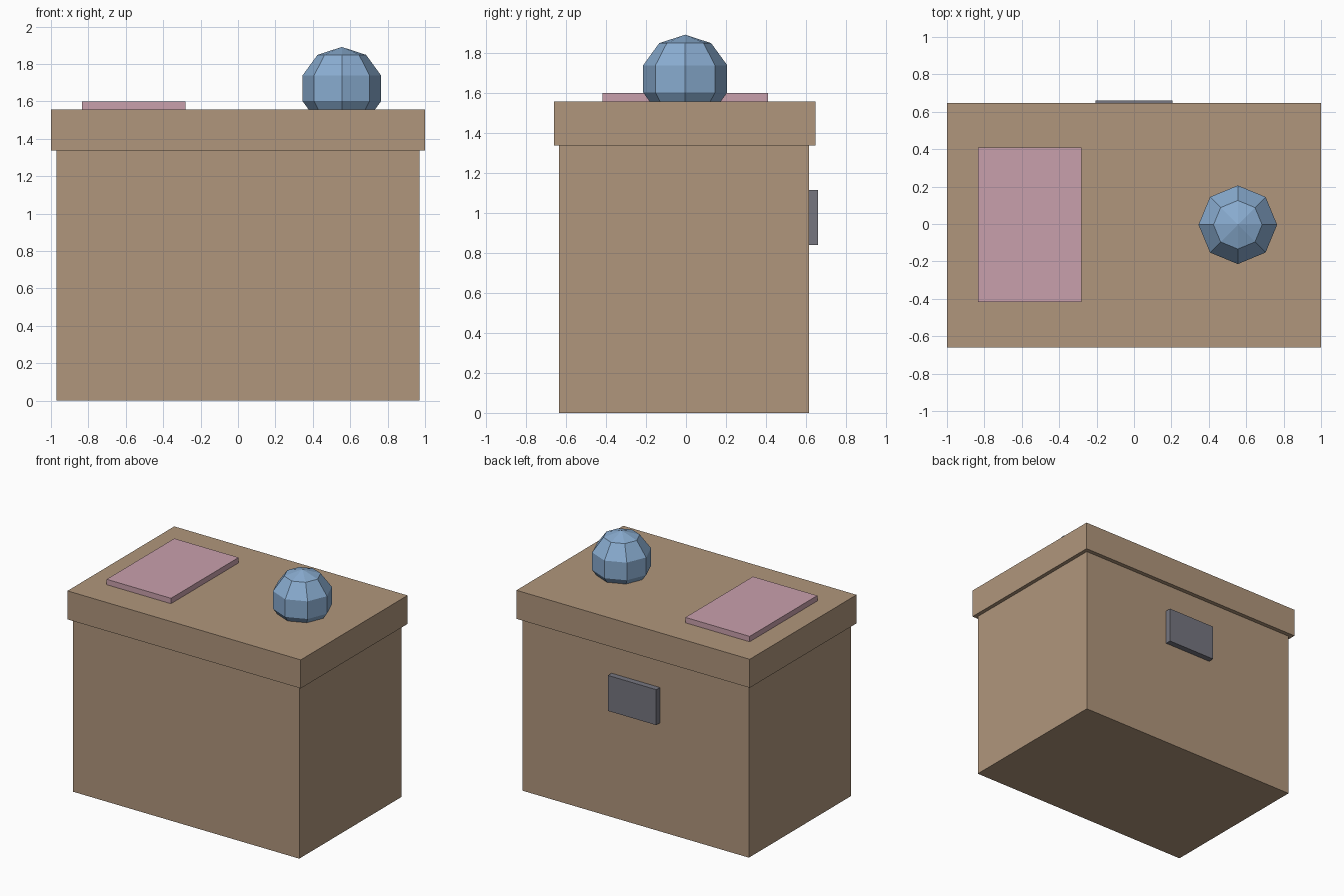
import bpy

if "Cube" in bpy.data.objects:
    bpy.data.objects.remove(bpy.data.objects["Cube"])


def material(name, srgb):
    mat = bpy.data.materials.new(name)
    lin = [((c / 255 + 0.055) / 1.055) ** 2.4 for c in srgb]
    mat.diffuse_color = (*lin, 1)
    mat.use_nodes = True
    mat.node_tree.nodes["Principled BSDF"].inputs["Base Color"].default_value = mat.diffuse_color
    return mat


cardboard = material("cardboard_brown", (176, 150, 124))
pink = material("dusty_pink", (201, 160, 172))
blue = material("soft_blue", (137, 172, 208))
grey = material("slate_grey", (118, 118, 128))


def box(name, low, high, mat):
    """Box spanning two opposite corners."""
    centre = [(a + b) / 2 for a, b in zip(low, high)]
    bpy.ops.mesh.primitive_cube_add(size=1, location=centre)
    ob = bpy.context.object
    ob.name = name
    ob.scale = [b - a for a, b in zip(low, high)]
    bpy.ops.object.transform_apply(location=False, rotation=False, scale=True)
    ob.data.materials.append(mat)
    return ob


# Storage box and overhanging lid
box("box_body", (-0.97, -0.635, 0), (0.97, 0.615, 1.34), cardboard)
box("box_lid", (-1, -0.66, 1.337), (1, 0.648, 1.558), cardboard)

# Flat pad lying on the lid
box("lid_pad", (-0.833, -0.418, 1.558), (-0.282, 0.41, 1.6), pink)

# Handle plate on the back
box("back_plate", (-0.207, 0.61, 0.84), (0.207, 0.66, 1.115), grey)

# Faceted ball resting slightly sunk into the lid
bpy.ops.mesh.primitive_uv_sphere_add(segments=8, ring_count=5, radius=0.221,
                                     location=(0.555, -0.004, 1.67))
ball = bpy.context.object
ball.name = "faceted_ball"
ball.data.materials.append(blue)
